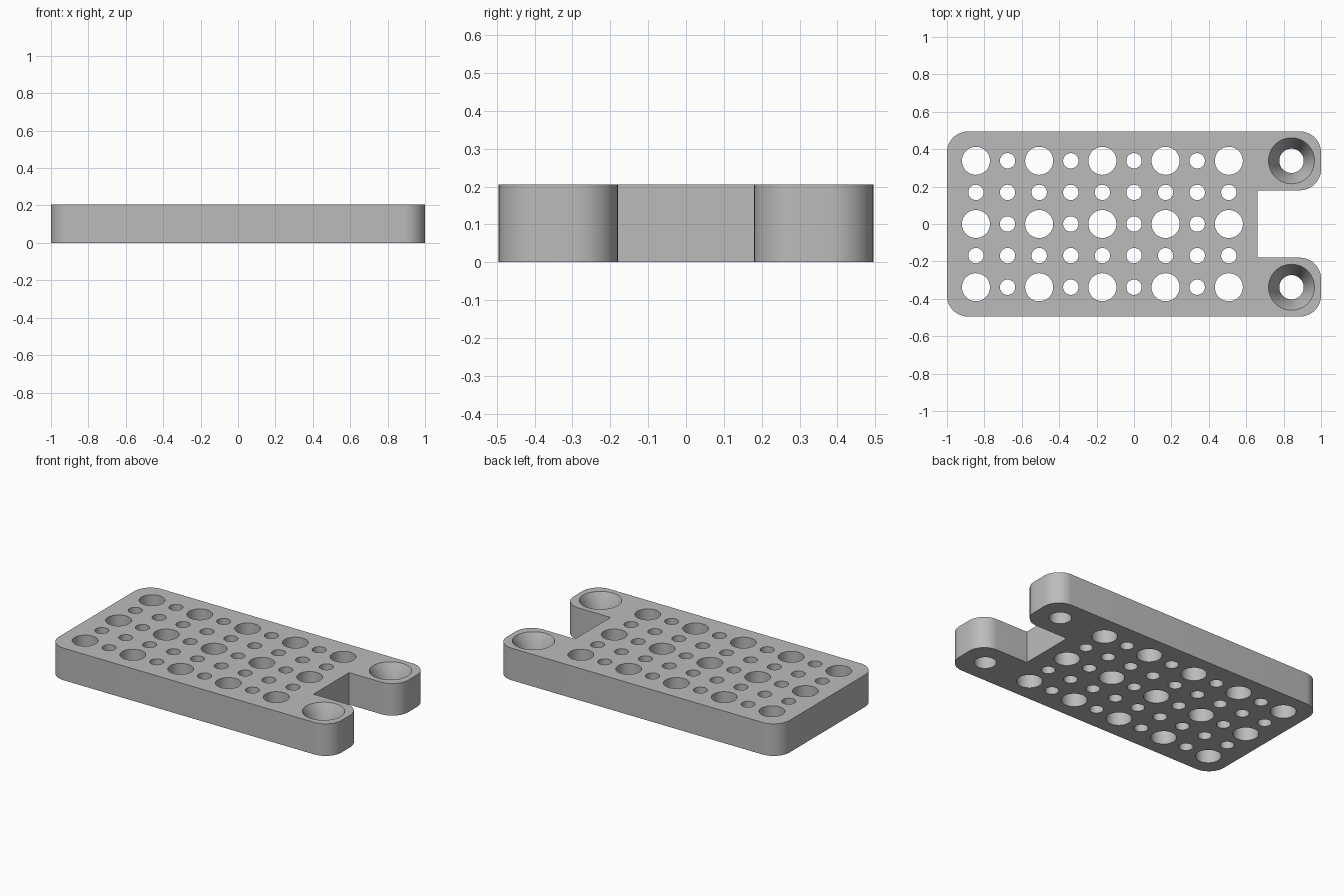
import bpy, bmesh
from math import cos, sin, pi

if "Cube" in bpy.data.objects:
    bpy.data.objects.remove(bpy.data.objects["Cube"], do_unlink=True)

LENGTH, WIDTH, HEIGHT = 2.0, 0.99, 0.205
CORNER, PITCH = 0.113, 0.169
NOTCH_X, NOTCH_Y = 0.66, 0.18

grey = bpy.data.materials.new("plain grey")
grey.use_nodes = True
grey.diffuse_color = (0.5, 0.5, 0.5, 1)
grey.node_tree.nodes["Principled BSDF"].inputs["Base Color"].default_value = grey.diffuse_color


def make_object(name, bm):
    bmesh.ops.recalc_face_normals(bm, faces=bm.faces)
    mesh = bpy.data.meshes.new(name)
    bm.to_mesh(mesh)
    bm.free()
    mesh.materials.append(grey)
    obj = bpy.data.objects.new(name, mesh)
    bpy.context.collection.objects.link(obj)
    return obj


def arc(x, y, start, steps=12):
    """Quarter-circle corner around a centre, counter-clockwise."""
    return [(x + CORNER * cos(start + pi / 2 * i / steps),
             y + CORNER * sin(start + pi / 2 * i / steps)) for i in range(steps + 1)]


def turned_hole(bm, x, y, profile, sides):
    """Closed cutter from (radius, height) rings, bottom to top."""
    rings = [[bm.verts.new((x + r * cos(2 * pi * i / sides), y + r * sin(2 * pi * i / sides), z))
              for i in range(sides)] for r, z in profile]
    for low, high in zip(rings, rings[1:]):
        for i in range(sides):
            j = (i + 1) % sides
            bm.faces.new((low[i], low[j], high[j], high[i]))
    bm.faces.new(rings[0][::-1])
    bm.faces.new(rings[-1])


# Plate outline: the upper half, then its mirror, with a notch between two rounded lugs
ex, ey = LENGTH / 2 - CORNER, WIDTH / 2 - CORNER
half = [(NOTCH_X, NOTCH_Y)]
half += arc(ex, NOTCH_Y + CORNER, -pi / 2)
half += arc(ex, ey, 0)
half += arc(-ex, ey, pi / 2)
outline = half + [(x, -y) for x, y in reversed(half)]
bm = bmesh.new()
base = bm.faces.new([bm.verts.new((x, y, 0)) for x, y in outline])
top = bmesh.ops.extrude_face_region(bm, geom=[base])["geom"]
bmesh.ops.translate(bm, vec=(0, 0, HEIGHT), verts=[v for v in top if isinstance(v, bmesh.types.BMVert)])
plate = make_object("perforated_plate", bm)

# Grid of through holes: large ones on every second row and column
bm = bmesh.new()
for col in range(9):
    for row in range(-2, 3):
        radius = 0.075 if col % 2 == 0 and row % 2 == 0 else 0.041
        turned_hole(bm, -5 * PITCH + col * PITCH, row * PITCH,
                    [(radius, -0.1), (radius, HEIGHT + 0.1)], 40)

# Countersunk screw holes in the lugs
for side in (-1, 1):
    turned_hole(bm, 5 * PITCH - 0.003, side * 2 * PITCH,
                [(0.065, -0.1), (0.065, 0.09), (0.123, HEIGHT), (0.123, HEIGHT + 0.1)], 48)
cutter = make_object("hole_cutter", bm)

# Cut the holes, then drop the helper
cut = plate.modifiers.new("holes", "BOOLEAN")
cut.operation, cut.solver, cut.object = "DIFFERENCE", "EXACT", cutter
bpy.ops.object.select_all(action="DESELECT")
bpy.context.view_layer.objects.active = plate
plate.select_set(True)
bpy.ops.object.modifier_apply(modifier=cut.name)
bpy.data.objects.remove(cutter, do_unlink=True)
bpy.ops.object.shade_smooth_by_angle(angle=pi / 6)
